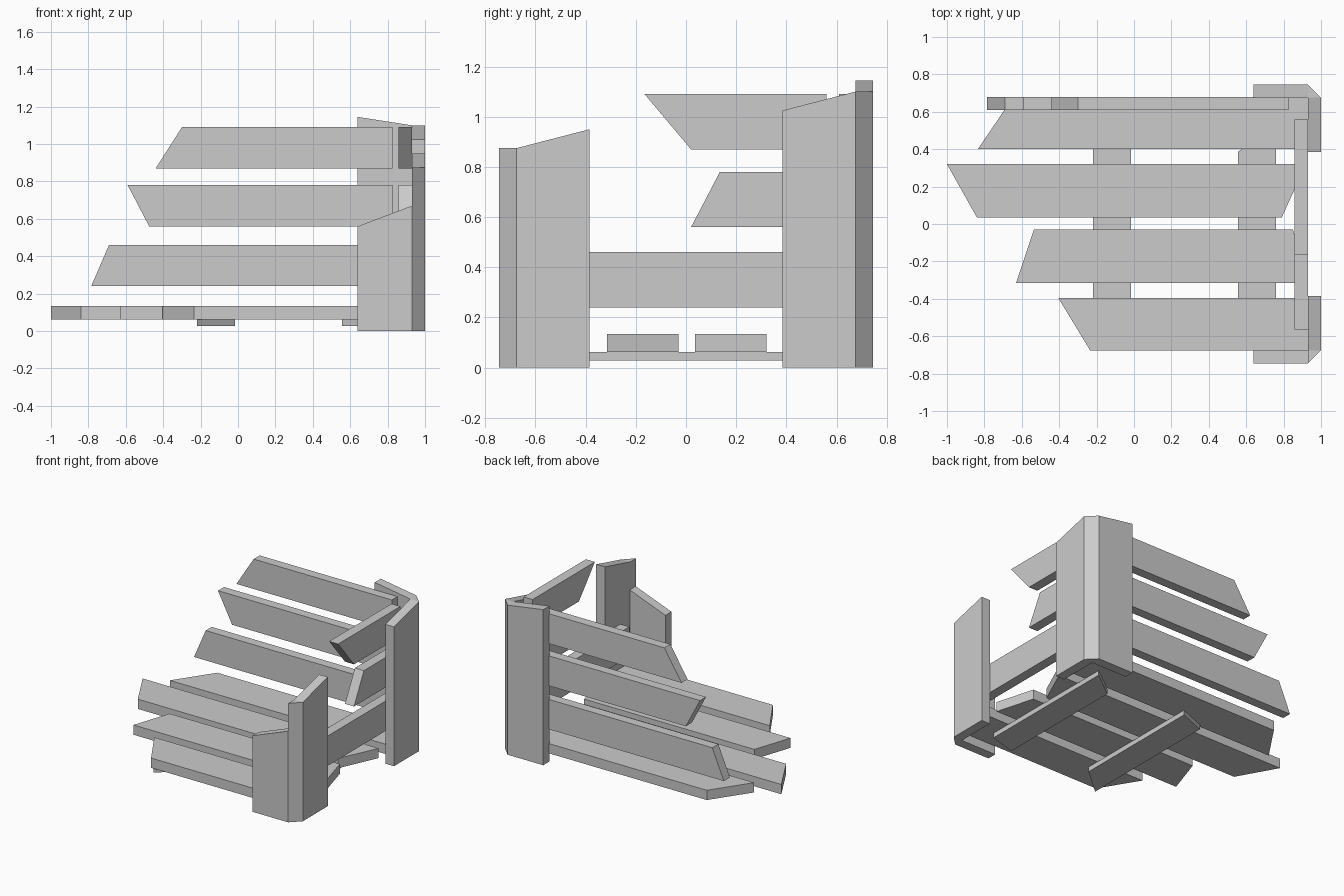
import bpy, bmesh

if "Cube" in bpy.data.objects:
    bpy.data.objects.remove(bpy.data.objects["Cube"])


def prism(name, pts, axis, lo, hi):
    """Extrude a 2D outline along an axis; pts are the two remaining coordinates in xyz order."""
    def place(p, h):
        c = list(p)
        c.insert("xyz".index(axis), h)
        return c
    bm = bmesh.new()
    a = [bm.verts.new(place(p, lo)) for p in pts]
    b = [bm.verts.new(place(p, hi)) for p in pts]
    bm.faces.new(a)
    bm.faces.new(b)
    n = len(pts)
    for i in range(n):
        j = (i + 1) % n
        bm.faces.new((a[i], a[j], b[j], b[i]))
    bmesh.ops.recalc_face_normals(bm, faces=bm.faces)
    me = bpy.data.meshes.new(name)
    bm.to_mesh(me)
    bm.free()
    ob = bpy.data.objects.new(name, me)
    bpy.context.collection.objects.link(ob)
    return ob


# Corner posts: a plank along x plus a mitred plank along y, tops broken at a slant
# (side, x-plank outer z, x-plank corner z, corner z, y-plank end z)
for name, s, z_out, z_in, z_corner, z_end in (
        ("front", -1, 0.56, 0.67, 0.875, 0.95),
        ("back", 1, 1.145, 1.10, 1.10, 1.025)):
    prism(name + "_post_long_plank",
          [(0.64, 0), (0.93, 0), (0.93, z_in), (0.64, z_out)],
          "y", s * 0.675, s * 0.745)
    side = prism(name + "_post_side_plank",
                 [(s * 0.745, 0), (s * 0.675, 0), (s * 0.385, 0),
                  (s * 0.385, z_end), (s * 0.675, z_corner), (s * 0.745, z_corner)],
                 "x", 0.93, 1.0)
    # chamfer the outer corner
    for v in side.data.vertices:
        if v.co.x > 0.99 and abs(v.co.y) > 0.74:
            v.co.y = s * 0.6751

# Back and right wall slats, broken at one end
# (bottom z, back slat x at bottom / top, right slat y at bottom / top)
slats = [("lower", 0.24, -0.785, -0.69, -0.565, -0.565),
         ("middle", 0.56, -0.475, -0.59, 0.02, 0.135),
         ("upper", 0.87, -0.44, -0.30, 0.02, -0.165)]
for name, z, xb, xt, yb, yt in slats:
    t = z + 0.22
    prism(name + "_back_slat", [(xb, z), (0.825, z), (0.825, t), (xt, t)],
          "y", 0.61, 0.68)
    prism(name + "_right_slat", [(yb, z), (0.56, z), (0.56, t), (yt, t)],
          "x", 0.857, 0.93)

# Floor boards: y range, left x at low / high y, right x at low / high y
boards = [(-0.675, -0.395, -0.235, -0.405, 0.93, 0.93),
          (-0.315, -0.03, -0.63, -0.535, 0.93, 0.85),
          (0.035, 0.32, -0.84, -1.0, 0.79, 0.92),
          (0.40, 0.68, -0.835, -0.645, 0.93, 0.93)]
for i, (y0, y1, l0, l1, r0, r1) in enumerate(boards):
    prism(f"floor_board_{i + 1}", [(l0, y0), (r0, y0), (r1, y1), (l1, y1)],
          "z", 0.063, 0.135)

# Runners beneath the floor, both ends broken at a slant
prism("middle_runner", [(-0.22, -0.665), (-0.015, -0.49), (-0.015, 0.50), (-0.22, 0.42)],
      "z", 0.028, 0.063)
prism("right_runner", [(0.555, -0.61), (0.76, -0.55), (0.76, 0.54), (0.555, 0.385)],
      "z", 0.028, 0.063)
